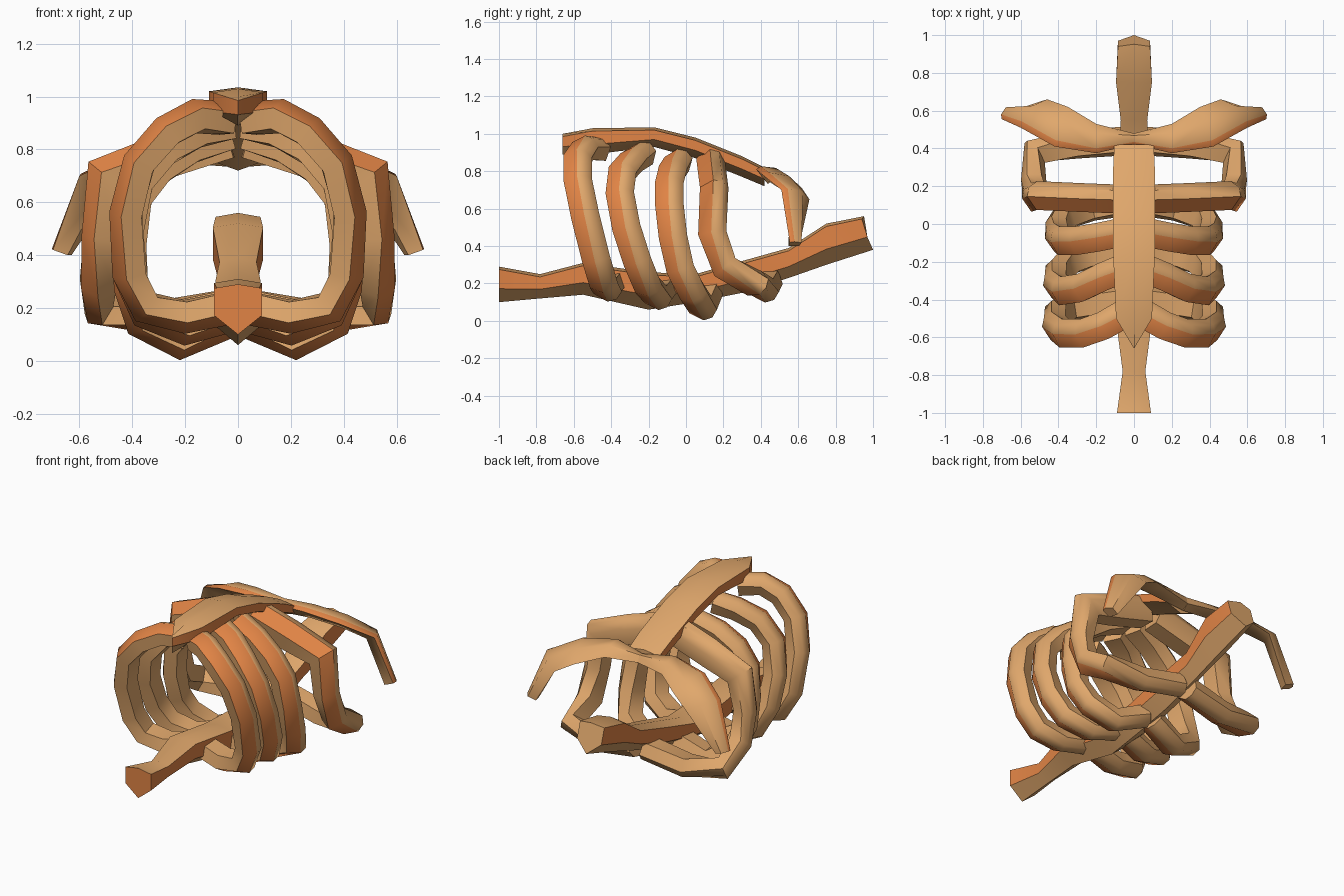
import bpy, bmesh
from mathutils import Vector

if "Cube" in bpy.data.objects:
    bpy.data.objects.remove(bpy.data.objects["Cube"])


def material(name, rgb):
    m = bpy.data.materials.new(name)
    m.use_nodes = True
    m.diffuse_color = (*rgb, 1)
    m.node_tree.nodes["Principled BSDF"].inputs["Base Color"].default_value = (*rgb, 1)
    return m


MATS = [material("bone_tan", (0.75, 0.39, 0.15)),
        material("bone_orange", (0.75, 0.23, 0.06))]


def loft(name, rings, orange_sides, orange_caps=False, mirror=False):
    """Skin a row of rings; the listed section sides are orange."""
    bm = bmesh.new()
    rows = [[bm.verts.new(p) for p in ring] for ring in rings]
    n = len(rows[0])
    for a, b in zip(rows, rows[1:]):
        for i in range(n):
            j = (i + 1) % n
            f = bm.faces.new((a[i], a[j], b[j], b[i]))
            f.material_index = int(i in orange_sides)
    for row in (rows[0], rows[-1]):
        bm.faces.new(row).material_index = int(orange_caps and row is rows[0])
    bmesh.ops.remove_doubles(bm, verts=bm.verts, dist=0.0005)
    bmesh.ops.recalc_face_normals(bm, faces=bm.faces)
    me = bpy.data.meshes.new(name)
    bm.to_mesh(me)
    bm.free()
    for m in MATS:
        me.materials.append(m)
    ob = bpy.data.objects.new(name, me)
    bpy.context.collection.objects.link(ob)
    bpy.ops.object.select_all(action="DESELECT")
    ob.select_set(True)
    bpy.context.view_layer.objects.active = ob
    bpy.ops.object.shade_smooth_by_angle(angle=0.8)
    if mirror:
        ob.modifiers.new("Mirror", "MIRROR").use_clip = True


def tangent(pts, k):
    return (pts[min(k + 1, len(pts) - 1)] - pts[max(k - 1, 0)]).normalized()


# Rib section: flat inside, rounded outside; the front outer side is orange
SECTION = [(-.7, -1), (.7, -1), (1, .2), (.6, .85), (-.05, 1), (-.98, .25)]


def rib(name, path, width=.077, thick=.062, top_thick=.062):
    pts = [Vector(p) for p in path]
    rings = []
    for k, p in enumerate(pts):
        t = tangent(pts, k)
        out = Vector((p.x, 0, p.z - .52))
        out = (out - t * out.dot(t)).normalized()
        across = out.cross(t)
        if across.y < 0:
            across.negate()
        depth = top_thick if k < 3 else thick
        rings.append([p + across * u * width + out * v * depth for u, v in SECTION])
    loft(name, rings, {4}, mirror=True)


# Ribs, from the breastbone round to the spine
rib("first_ribs", [(.04, -.47, .92), (.16, -.54, .93), (.27, -.58, .87), (.375, -.58, .75),
                   (.425, -.54, .56), (.415, -.48, .33), (.35, -.44, .2), (.2, -.42, .165),
                   (.03, -.4, .2)])
rib("second_ribs", [(.04, -.23, .9), (.16, -.28, .87), (.28, -.34, .8), (.38, -.355, .68),
                    (.42, -.32, .5), (.41, -.26, .32), (.35, -.2, .18), (.2, -.15, .12),
                    (.03, -.12, .17)])
rib("third_ribs", [(.04, -.04, .86), (.18, -.07, .81), (.3, -.09, .73), (.385, -.09, .62),
                   (.41, -.07, .45), (.41, -.03, .28), (.37, .04, .145), (.22, .09, .065),
                   (.03, .12, .15)])
rib("rear_ribs", [(.04, .13, .85), (.28, .14, .775), (.5, .15, .7), (.53, .14, .47),
                  (.535, .21, .29), (.53, .38, .19), (.3, .42, .16), (.03, .44, .21)],
    top_thick=.085)

# Collar bones: front edge and back edge of a tilted blade, ending in a drooping tip
FRONT = [(0, .42, .78), (.2, .375, .81), (.42, .41, .78), (.6, .51, .7), (.7, .555, .42)]
BACK = [(0, .48, .76), (.2, .53, .76), (.35, .62, .71), (.46, .66, .65), (.63, .605, .4)]
front = [Vector(p) for p in FRONT]
back = [Vector(p) for p in BACK]
mids = [(a + b) / 2 for a, b in zip(front, back)]
blade = []
for k, (a, b) in enumerate(zip(front, back)):
    n = (b - a).cross(tangent(mids, k)).normalized()
    if n.z + n.x < 0:
        n.negate()
    n *= .04
    blade.append([a, a.lerp(b, .12) + n * .6, a.lerp(b, .6) + n, b, a.lerp(b, .5) - n])
loft("collar_bones", blade, {0}, mirror=True)


def bar(name, stations, slant=0, caps=False):
    """Long bone: low ridge on top, upright orange sides, keel below."""
    rings = []
    for k, (y, w, top, low) in enumerate(stations):
        s = slant if k == len(stations) - 1 else 0
        side = low + (top - low) * .38
        rings.append([(-w, y - s, top - .015), (0, y - s * .8, top), (w, y - s, top - .015),
                      (w, y - s * .5, side), (0, y, low), (-w, y - s * .5, side)])
    loft(name, rings, {2, 5}, caps)


# Breastbone: station = y, half width, top, bottom
bar("breastbone", [(-.66, 0, 1.0, .89), (-.5, .095, 1.03, .89), (-.17, .11, 1.035, .93),
                   (.05, .11, .98, .87), (.3, .11, .88, .77), (.42, .105, .82, .72)])

# Spine and tail
bar("spine", [(-1, .09, .29, .1), (-.78, .06, .25, .12), (-.55, .09, .31, .14),
              (-.2, .09, .26, .06), (.05, .09, .25, .1), (.3, .085, .32, .15),
              (.55, .07, .39, .23), (.75, .095, .52, .3), (1, .085, .56, .38)],
    slant=.06, caps=True)
